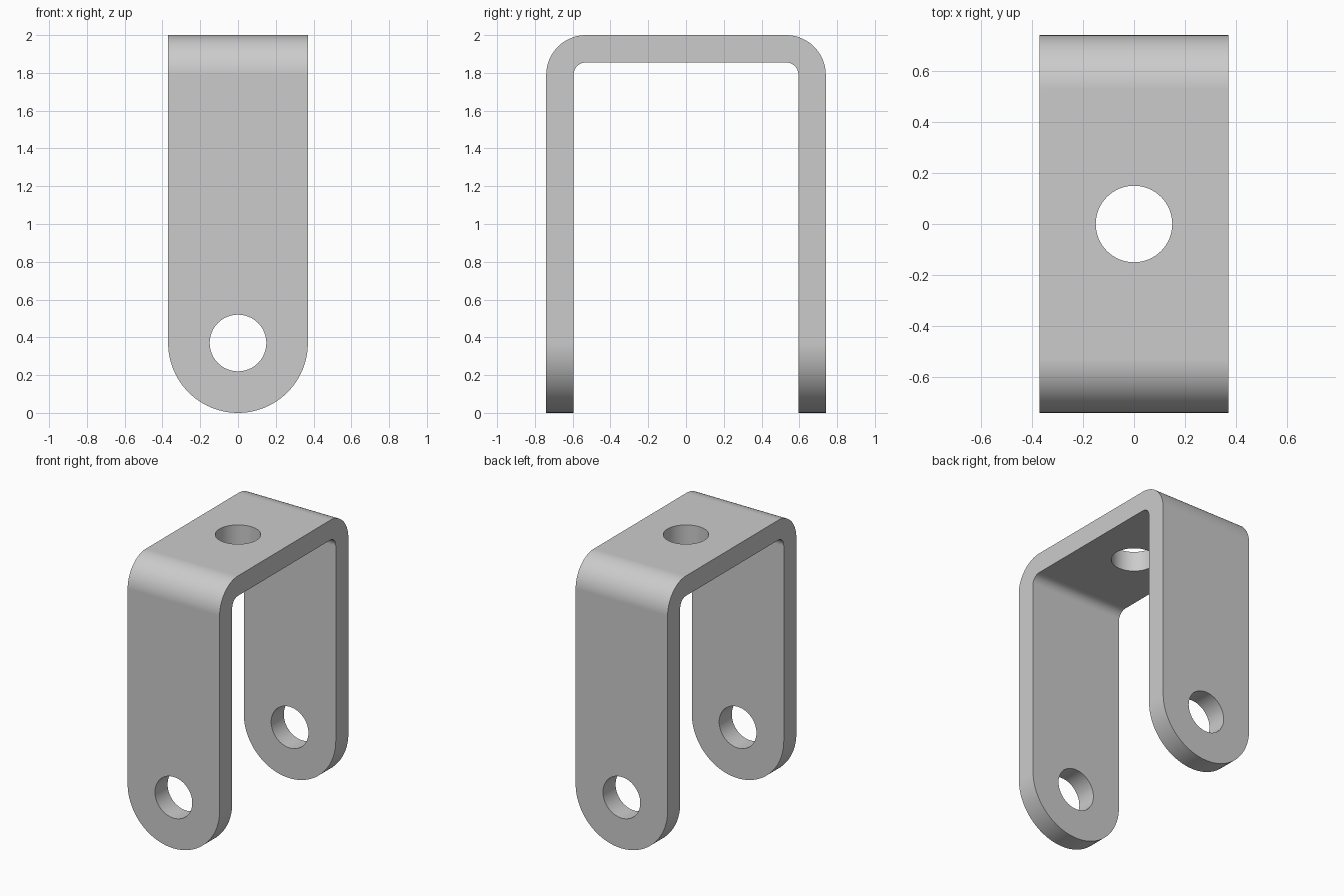
import bpy, bmesh
from math import pi, cos, sin
from mathutils import Vector

if "Cube" in bpy.data.objects:
    bpy.data.objects.remove(bpy.data.objects["Cube"], do_unlink=True)

HALF_W, HALF_D, HEIGHT = 0.37, 0.74, 2.0
THICK, BEND, HOLE = 0.145, 0.21, 0.15

grey = bpy.data.materials.new("plain grey")
grey.use_nodes = True
grey.diffuse_color = (0.6, 0.6, 0.6, 1)
grey.node_tree.nodes["Principled BSDF"].inputs["Base Color"].default_value = (0.6, 0.6, 0.6, 1)


def arc(cx, cy, r, start, end, steps):
    angles = [start + (end - start) * i / steps for i in range(steps + 1)]
    return [(cx + r * cos(a), cy + r * sin(a)) for a in angles]


def prism(name, points, to_3d, sweep):
    """Extrude a flat outline, placed by to_3d, along the sweep vector."""
    bm = bmesh.new()
    face = bm.faces.new([bm.verts.new(to_3d(u, v)) for u, v in points])
    new = bmesh.ops.extrude_face_region(bm, geom=[face])["geom"]
    bmesh.ops.translate(bm, vec=Vector(sweep),
                        verts=[g for g in new if isinstance(g, bmesh.types.BMVert)])
    bmesh.ops.recalc_face_normals(bm, faces=bm.faces)
    mesh = bpy.data.meshes.new(name)
    bm.to_mesh(mesh)
    bm.free()
    mesh.materials.append(grey)
    obj = bpy.data.objects.new(name, mesh)
    bpy.context.collection.objects.link(obj)
    return obj


def bent_top(inset):
    """Rounded top corners of the bent strip, right to left."""
    y, z, r = HALF_D - BEND, HEIGHT - BEND, BEND - inset
    return arc(y, z, r, 0, pi / 2, 16) + arc(-y, z, r, pi / 2, pi, 16)


# Strip bent into an upside-down U, left wide for trimming
inner = HALF_D - THICK
outline = ([(HALF_D, -0.1)] + bent_top(0) + [(-HALF_D, -0.1), (-inner, -0.1)]
           + bent_top(THICK)[::-1] + [(inner, -0.1)])
bracket = prism("bracket", outline, lambda u, v: (-0.5, u, v), (1, 0, 0))

# Side trim with round leg ends, and the three bolt holes
trim = arc(0, HALF_W, HALF_W, pi, 2 * pi, 48) + [(HALF_W, 2.2), (-HALF_W, 2.2)]
ring = arc(0, 0, HOLE, 0, 2 * pi, 64)[:-1]
cutters = [
    ("INTERSECT", prism("leg_trim", trim, lambda u, v: (u, -1, v), (0, 2, 0))),
    ("DIFFERENCE", prism("leg_hole", ring, lambda u, v: (u, -1, v + HALF_W), (0, 2, 0))),
    ("DIFFERENCE", prism("top_hole", ring, lambda u, v: (u, v, 1.5), (0, 0, 1))),
]
bpy.ops.object.select_all(action="DESELECT")
bracket.select_set(True)
bpy.context.view_layer.objects.active = bracket
for operation, cutter in cutters:
    cutter.hide_render = True
    mod = bracket.modifiers.new(cutter.name, "BOOLEAN")
    mod.operation, mod.solver, mod.object = operation, "EXACT", cutter
    bpy.ops.object.modifier_apply(modifier=mod.name)
    bpy.data.objects.remove(cutter, do_unlink=True)

# Smooth bends and holes, flat plates
bpy.ops.object.shade_smooth_by_angle(angle=pi / 6)
flat = bracket.modifiers.new("flat_plates", "WEIGHTED_NORMAL")
flat.keep_sharp = True
